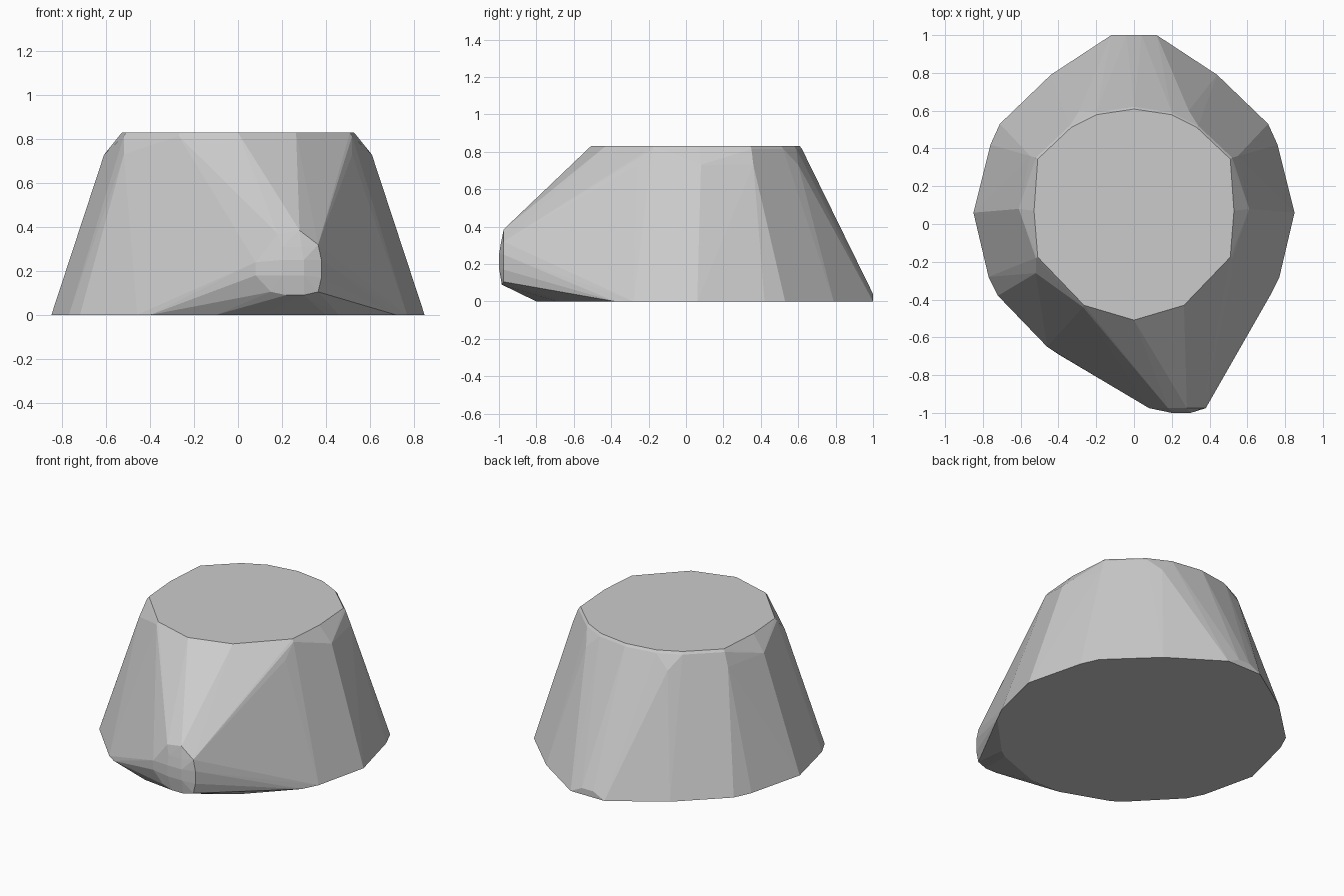
import bpy, bmesh, math

if "Cube" in bpy.data.objects:
    bpy.data.objects.remove(bpy.data.objects["Cube"])


def mirrored(points):
    """Half outline plus its reflection across x = 0."""
    return points + [(-x, y, z) for x, y, z in points if x]


# Flared base outline, with a tiny lip at the back
base = mirrored([(x, y, 0) for x, y in [
    (0.12, 1.0), (0.44, 0.79), (0.71, 0.53), (0.76, 0.42), (0.85, 0.06),
    (0.77, -0.28), (0.72, -0.38), (0.46, -0.65), (0.40, -0.69), (0.10, -0.80)]])
base += mirrored([(0.04, 1.0, 0.04)])

# Flat top, its narrow bevel and the shoulder points just below it
rim_half = [(0, -0.52), (0.27, -0.44), (0.52, -0.18), (0.54, 0.07),
            (0.52, 0.35), (0.34, 0.52), (0.20, 0.59), (0, 0.62)]
rim = mirrored([(x, y, 0.815) for x, y in rim_half])
cap = mirrored([(x * 0.98, 0.05 + (y - 0.05) * 0.98, 0.83) for x, y in rim_half])
shoulder = mirrored([(0.61, 0.08, 0.73), (0.52, -0.26, 0.73),
                     (0.55, 0.36, 0.73), (0.29, 0.60, 0.73)])

# Rounded off-centre nose at the front
nose = [(x, -0.975, z) for x, z in [
    (0.28, 0.385), (0.18, 0.37), (0.365, 0.32), (0.38, 0.25), (0.38, 0.17),
    (0.365, 0.105), (0.15, 0.105), (0.08, 0.18), (0.08, 0.24), (0.14, 0.30)]]
nose += [(0.22, -0.985, 0.09), (0.30, -0.985, 0.09),
         (0.20, -0.99, 0.31), (0.29, -0.99, 0.31)]
nose += [(x, -1.0, z) for x in (0.20, 0.30) for z in (0.18, 0.25)]

# Wrap everything in a faceted hull
bm = bmesh.new()
for p in base + rim + cap + shoulder + nose:
    bm.verts.new(p)
hull = bmesh.ops.convex_hull(bm, input=bm.verts[:])
loose = list({v for v in hull["geom_interior"] + hull["geom_unused"]
              if isinstance(v, bmesh.types.BMVert)})
bmesh.ops.delete(bm, geom=loose, context='VERTS')
bmesh.ops.dissolve_limit(bm, angle_limit=math.radians(1),
                         verts=bm.verts[:], edges=bm.edges[:])
bmesh.ops.recalc_face_normals(bm, faces=bm.faces[:])

mesh = bpy.data.meshes.new("faceted_rock")
bm.to_mesh(mesh)
bm.free()
rock = bpy.data.objects.new("faceted_rock", mesh)
bpy.context.collection.objects.link(rock)
